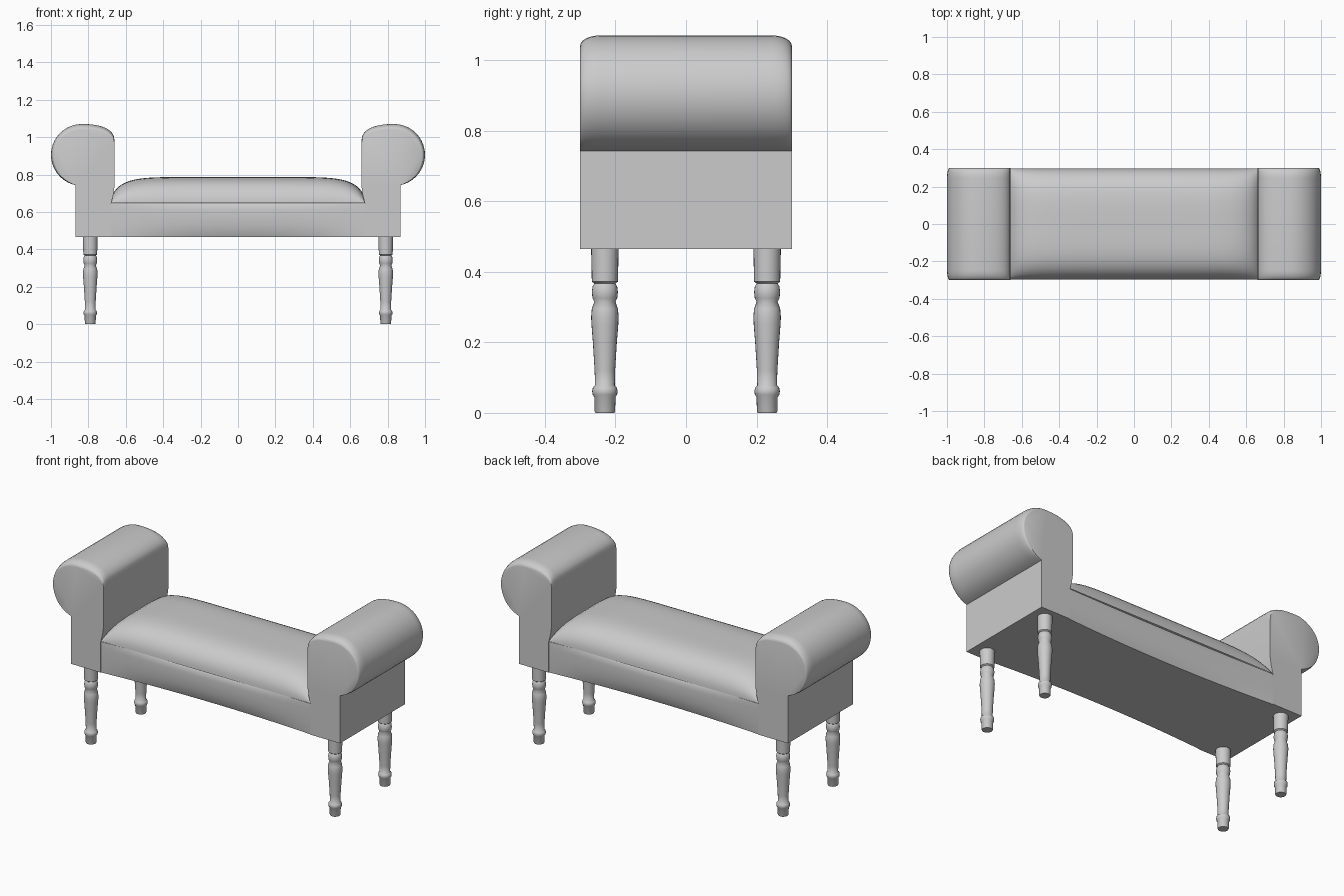
import bpy, bmesh
from math import sin, cos, pi, radians

cube = bpy.data.objects.get("Cube")
if cube:
    bpy.data.objects.remove(cube, do_unlink=True)

grey = bpy.data.materials.new("plain_grey")
grey.use_nodes = True
grey.diffuse_color = (0.6, 0.6, 0.6, 1)
grey.node_tree.nodes["Principled BSDF"].inputs["Base Color"].default_value = (0.6, 0.6, 0.6, 1)


def loft(name, rings, angle=40, closed=True, caps=True):
    """Skin a list of equal-length point rings into a smooth-shaded object."""
    bm = bmesh.new()
    rows = [[bm.verts.new(p) for p in ring] for ring in rings]
    n = len(rows[0])
    for a, b in zip(rows, rows[1:]):
        for i in range(n if closed else n - 1):
            j = (i + 1) % n
            bm.faces.new((a[i], a[j], b[j], b[i]))
    if caps:
        bm.faces.new(rows[0])
        bm.faces.new(rows[-1])
    bmesh.ops.recalc_face_normals(bm, faces=bm.faces)
    mesh = bpy.data.meshes.new(name)
    bm.to_mesh(mesh)
    bm.free()
    mesh.materials.append(grey)
    obj = bpy.data.objects.new(name, mesh)
    bpy.context.collection.objects.link(obj)
    bpy.ops.object.select_all(action="DESELECT")
    obj.select_set(True)
    bpy.context.view_layer.objects.active = obj
    bpy.ops.object.shade_smooth_by_angle(angle=radians(angle))
    return obj


# Scrolled arm outline in x and z: post, outer roll, then a flatter inner shoulder
CX, CZ, R = 0.835, 0.905, 0.165
outline = [(0.68, 0.465), (0.87, 0.465), (0.87, 0.743)]
outline += [(CX + R * cos(t), CZ + R * sin(t))
            for t in [radians(-72 + 9 * i) for i in range(19)]]
outline += [(CX - 0.175 * sin(t) ** 0.85, 0.98 + 0.09 * cos(t) ** 0.85)
            for t in [radians(10 * i) for i in range(1, 9)]]
outline += [(0.66, 0.96), (0.66, 0.74), (0.667, 0.69), (0.68, 0.64)]


def arm_ring(side, y, inset):
    """Arm section whose upper roll shrinks by the given inset."""
    ring = []
    for x, z in outline:
        if z > CZ:
            z = CZ + (z - CZ) * (1 - 0.18 * inset)
        if x > 0.88:
            x = CX + (x - CX) * (1 - 0.09 * inset)
        ring.append((side * x, y, z))
    return ring


for side, label in ((1, "left"), (-1, "right")):
    steps = [radians(15 * i) for i in range(7)]
    half = [(0.245 + 0.055 * sin(t), 1 - cos(t)) for t in steps]
    stations = [(-y, k) for y, k in reversed(half)] + half
    loft(label + "_arm", [arm_ring(side, y, k) for y, k in stations])

# Upholstered seat base, sides tucking under towards mid-length
side_profile = [(0.465, 0.025), (0.49, 0.013), (0.53, 0.004),
                (0.57, 0), (0.61, 0), (0.638, 0.003), (0.645, 0.008)]
rings = []
for i in range(17):
    x = 0.68 * (i / 8 - 1)
    bulge = 1 - (x / 0.68) ** 2
    front = [(x, -0.297 + tuck * bulge, z) for z, tuck in side_profile]
    rings.append(front + [(x, -y, z) for x, y, z in reversed(front)])
loft("seat_base", rings)

# Crowned cushion with rounded rims
rings = []
for i in range(41):
    u = sin(pi * (i / 40 - 0.5))
    row = []
    for j in range(29):
        v = sin(pi * (j / 28 - 0.5))
        rise = max(0, 1 - abs(u) ** 8) ** 0.5 * max(0, 1 - abs(v) ** 4) ** 0.5
        row.append((0.68 * u, 0.297 * v, 0.647 + 0.14 * rise))
    rings.append(row)
loft("seat_cushion", rings, angle=60, closed=False, caps=False)

# Turned legs: radius and height from foot to top
turning = [(0.027, 0), (0.029, 0.004), (0.03, 0.045), (0.035, 0.052), (0.036, 0.062),
           (0.034, 0.072), (0.028, 0.078), (0.029, 0.12), (0.034, 0.2), (0.038, 0.25),
           (0.039, 0.272), (0.037, 0.295), (0.03, 0.315), (0.035, 0.325), (0.037, 0.342),
           (0.035, 0.358), (0.03, 0.367), (0.037, 0.372), (0.039, 0.466)]
for sx, xl in ((1, "left"), (-1, "right")):
    for sy, yl in ((-1, "front"), (1, "back")):
        loft(f"{yl}_{xl}_leg",
             [[(sx * 0.79 + r * cos(2 * pi * k / 24), sy * 0.23 + r * sin(2 * pi * k / 24), z)
               for k in range(24)] for r, z in turning], angle=50)
